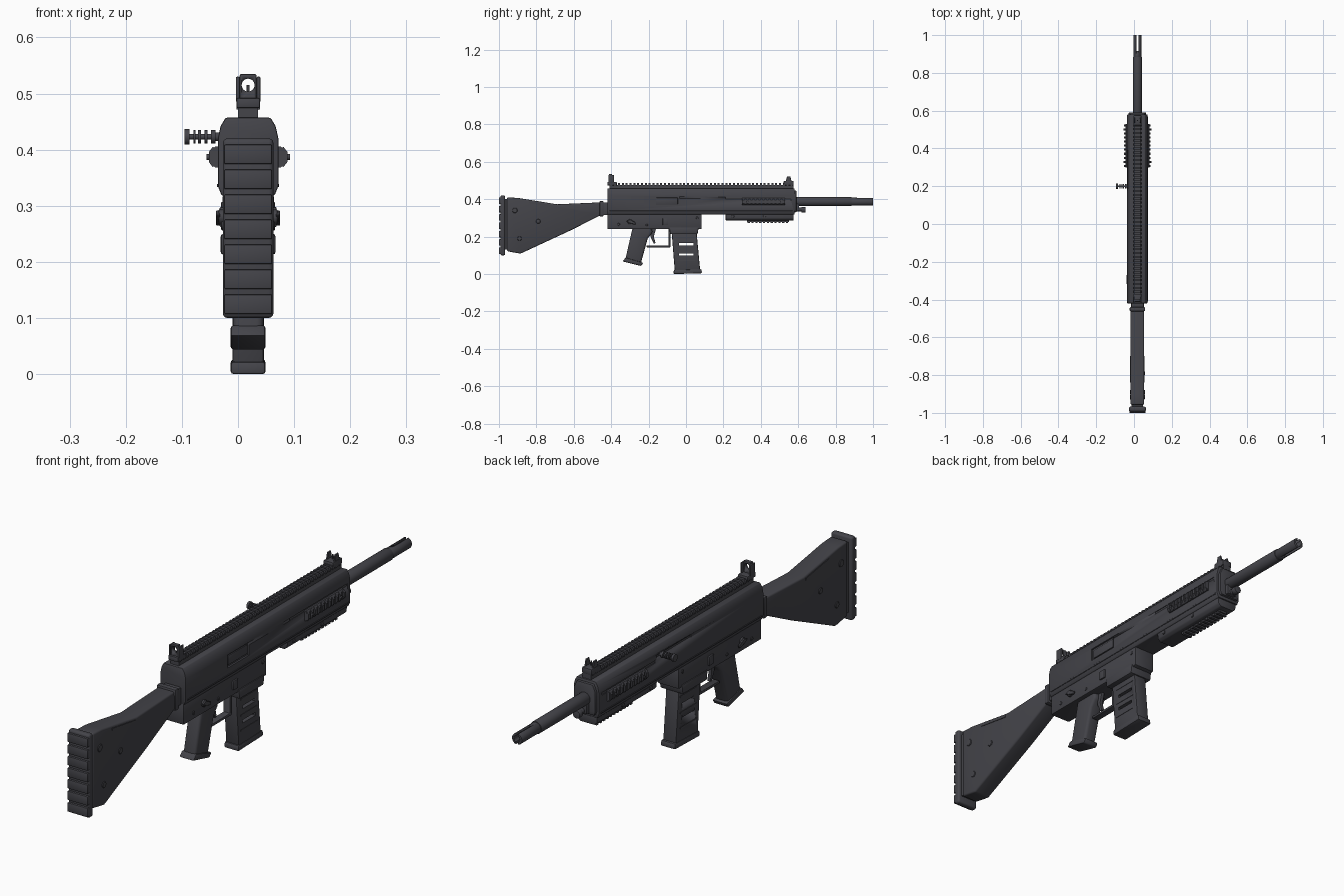
import bpy, bmesh, math

CX = 0.018  # centre plane of the body
metal = bpy.data.materials.new("dark grey metal")
metal.diffuse_color = (0.058, 0.058, 0.068, 1)


def prism(bm, pts, axis, a, b):
    """Extrude a 2D outline along an axis from a to b."""
    put = {'x': lambda p, t: (t, p[0], p[1]),
           'y': lambda p, t: (p[0], t, p[1]),
           'z': lambda p, t: (p[0], p[1], t)}[axis]
    lo = [bm.verts.new(put(p, a)) for p in pts]
    hi = [bm.verts.new(put(p, b)) for p in pts]
    n = len(pts)
    bm.faces.new(lo)
    bm.faces.new(hi[::-1])
    for i in range(n):
        bm.faces.new((lo[i], hi[i], hi[(i + 1) % n], lo[(i + 1) % n]))


def make(name, shapes, bevel=0.0, seg=2):
    """Build one object from a list of (outline, axis, start, end)."""
    bm = bmesh.new()
    for s in shapes:
        prism(bm, *s)
    bmesh.ops.recalc_face_normals(bm, faces=bm.faces)
    if bevel:
        edges = [e for e in bm.edges if e.calc_face_angle(0) > math.radians(32)]
        bmesh.ops.bevel(bm, geom=edges, offset=bevel, segments=seg, profile=0.5,
                        affect='EDGES', clamp_overlap=True)
    me = bpy.data.meshes.new(name)
    bm.to_mesh(me)
    bm.free()
    ob = bpy.data.objects.new(name, me)
    bpy.context.collection.objects.link(ob)
    me.materials.append(metal)
    bpy.ops.object.select_all(action='DESELECT')
    ob.select_set(True)
    bpy.context.view_layer.objects.active = ob
    bpy.ops.object.shade_smooth_by_angle(angle=math.radians(35))
    return ob


def box(x0, x1, y0, y1, z0, z1):
    return ([(x0, z0), (x1, z0), (x1, z1), (x0, z1)], 'y', y0, y1)


def mid(hw, y0, y1, z0, z1):
    return box(CX - hw, CX + hw, y0, y1, z0, z1)


def disc(c, r, axis, a, b, n=24):
    return ([(c[0] + r * math.cos(2 * math.pi * i / n),
              c[1] + r * math.sin(2 * math.pi * i / n)) for i in range(n)], axis, a, b)


def side(pts, hw):
    return (pts, 'x', CX - hw, CX + hw)


def section(half, y0, y1):
    """Mirror a half outline (offset, z) about the centre plane."""
    pts = [(CX + x, z) for x, z in half] + [(CX - x, z) for x, z in reversed(half)]
    return (pts, 'y', y0, y1)


def cut(ob, shapes):
    cutter = make("cutter", shapes)
    m = ob.modifiers.new("cut", 'BOOLEAN')
    m.operation, m.solver, m.object = 'DIFFERENCE', 'EXACT', cutter
    bpy.context.view_layer.objects.active = ob
    bpy.ops.object.modifier_apply(modifier=m.name)
    bpy.data.objects.remove(cutter)


# Butt pad with horizontal ribs
make("butt_pad", [mid(0.045, -0.992, -0.967, 0.1, 0.42)], 0.008, 3)
make("butt_ribs", [mid(0.043, -1.0, -0.98, 0.107 + i * 0.0445, 0.142 + i * 0.0445)
                   for i in range(7)], 0.003)
make("pad_spacer", [mid(0.03, -0.972, -0.945, 0.13, 0.4)])

# Stock, its screws and cheek strips
make("stock", [side([(-0.957, 0.41), (-0.90, 0.407), (-0.69, 0.373), (-0.46, 0.383),
                     (-0.455, 0.315), (-0.62, 0.232), (-0.885, 0.109), (-0.957, 0.122)],
                    0.036)], 0.007, 3)
make("stock_screws", [disc(c, r, 'x', CX - 0.039, CX + 0.039) for c, r in
                      [((-0.915, 0.34), 0.014), ((-0.79, 0.282), 0.012),
                       ((-0.89, 0.19), 0.012)]], 0.002, 1)
make("stock_strips", [side([(-0.84, 0.379), (-0.7, 0.357), (-0.7, 0.365), (-0.84, 0.387)], 0.038)])
make("stock_collar", [mid(0.041, -0.462, -0.44, 0.308, 0.39),
                      mid(0.034, -0.445, -0.41, 0.315, 0.383)], 0.005)

# Upper receiver with ejection port and side recesses
upper = make("upper_receiver", [section([(0.047, 0.318), (0.054, 0.335), (0.054, 0.42),
                                         (0.049, 0.442), (0.040, 0.457)], -0.42, 0.58)], 0.003)
cut(upper, [box(CX + 0.047, CX + 0.08, -0.168, -0.036, 0.365, 0.415),
            box(CX - 0.08, CX - 0.049, 0.02, 0.23, 0.418, 0.428),
            box(CX + 0.051, CX + 0.08, 0.21, 0.56, 0.402, 0.412),
            box(CX - 0.08, CX - 0.051, 0.235, 0.56, 0.402, 0.412)])
make("ejection_cover", [box(CX + 0.04, CX + 0.051, -0.16, -0.044, 0.372, 0.408)], 0.002)
make("receiver_ridge", [mid(0.0555, -0.41, 0.57, 0.333, 0.339)], 0.001, 1)
make("front_cap", [section([(0.04, 0.33), (0.046, 0.345), (0.046, 0.42), (0.034, 0.447)],
                           0.57, 0.59)], 0.004)

# Lower receiver and magazine well
make("lower_receiver", [mid(0.045, -0.42, 0.084, 0.24, 0.325)], 0.005)
make("magazine_well", [side([(-0.09, 0.25), (0.068, 0.25), (0.062, 0.213), (-0.085, 0.213)],
                            0.049)], 0.005)

# Magazine with open slots and base plate
mag = make("magazine", [side([(-0.078, 0.24), (0.055, 0.24), (0.076, 0.015), (-0.06, 0.015)],
                             0.028)], 0.005)
cut(mag, [side([(-0.038, z), (0.04, z), (0.04, z + 0.012), (-0.038, z + 0.012)], 0.06)
          for z in (0.098, 0.153)])
make("magazine_ribs", [side([(-0.05, z), (0.05, z), (0.05, z + 0.006), (-0.05, z + 0.006)], 0.0295)
                       for z in (0.07, 0.128, 0.19)])
make("magazine_base", [side([(-0.067, 0.0), (0.085, 0.004), (0.083, 0.026), (-0.065, 0.022)],
                            0.031)], 0.005)

# Pistol grip
make("grip", [side([(-0.285, 0.25), (-0.185, 0.25), (-0.178, 0.222), (-0.205, 0.19),
                    (-0.242, 0.055), (-0.325, 0.075)], 0.027)], 0.011, 3)
make("grip_base", [side([(-0.322, 0.088), (-0.34, 0.068), (-0.24, 0.043), (-0.228, 0.06)],
                        0.031)], 0.005)

# Trigger and guard
make("trigger_guard", [side([(-0.21, 0.153), (-0.21, 0.143), (-0.084, 0.143), (-0.084, 0.245),
                             (-0.094, 0.245), (-0.094, 0.153)], 0.014)], 0.002)
make("trigger", [side([(-0.185, 0.245), (-0.16, 0.245), (-0.172, 0.2), (-0.163, 0.165),
                       (-0.172, 0.162), (-0.19, 0.2)], 0.007)], 0.002)

# Controls and pins on both sides of the lower receiver
make("pins", [disc(c, r, 'x', CX - 0.048, CX + 0.048) for c, r in
              [((-0.37, 0.335), 0.006), ((-0.36, 0.265), 0.007), ((-0.21, 0.262), 0.006),
               ((0.06, 0.3), 0.007)]], 0.0015, 1)
for tag, s in (("right", 1), ("left", -1)):
    lever = [(-0.32, 0.283), (-0.30, 0.292), (-0.268, 0.275), (-0.272, 0.264), (-0.30, 0.272)]
    make("selector_" + tag, [disc((-0.3, 0.28), 0.013, 'x', CX + s * 0.043, CX + s * 0.053),
                             (lever, 'x', CX + s * 0.05, CX + s * 0.057)], 0.0015, 1)
    sq = [(-0.125, 0.262), (-0.095, 0.262), (-0.095, 0.298), (-0.125, 0.298)]
    make("release_" + tag, [(sq, 'x', CX + s * 0.04, CX + s * 0.051)], 0.003)

    # Side rails with teeth
    x = lambda d: CX + s * d
    base = [(x(0.05), 0.368), (x(0.058), 0.368), (x(0.064), 0.374), (x(0.064), 0.4),
            (x(0.058), 0.406), (x(0.05), 0.406)]
    tooth = [(x(0.058), 0.372), (x(0.063), 0.369), (x(0.070), 0.378), (x(0.070), 0.396),
             (x(0.063), 0.405), (x(0.058), 0.402)]
    make("side_rail_" + tag, [(base, 'y', 0.3, 0.53)] +
         [(tooth, 'y', 0.302 + i * 0.0215, 0.313 + i * 0.0215) for i in range(11)])
    make("rail_screws_" + tag, [disc((y, 0.387), 0.005, 'x', x(0.06), x(0.0745), 12)
                                for y in (0.328, 0.501)])

# Top rail with teeth
make("top_rail", [mid(0.018, -0.41, 0.575, 0.45, 0.476)] +
     [section([(0.015, 0.47), (0.021, 0.472), (0.021, 0.479), (0.017, 0.486)],
              -0.405 + i * 0.0205, -0.394 + i * 0.0205) for i in range(48)])

# Lower handguard and rail under it
make("lower_handguard", [section([(0.030, 0.286), (0.042, 0.296), (0.045, 0.325)],
                                 0.212, 0.575)], 0.004)
make("handguard_screws", [disc((y, 0.309), 0.008, 'x', CX - 0.046, CX + 0.046)
                          for y in (0.25, 0.42)], 0.001, 1)
make("under_rail", [mid(0.017, 0.325, 0.552, 0.278, 0.29)] +
     [mid(0.022, 0.33 + i * 0.0205, 0.341 + i * 0.0205, 0.272, 0.282) for i in range(11)])

# Barrel, slotted muzzle and gas plug
make("barrel", [disc((CX, 0.387), 0.024, 'y', 0.57, 0.885, 32)], 0.002)
muzzle = make("muzzle", [disc((CX, 0.387), 0.0215, 'y', 0.88, 1.0, 32)], 0.002)
cut(muzzle, [disc((CX, 0.387), 0.0125, 'y', 0.9, 1.05)])
cut(muzzle, [mid(0.005, 0.915, 1.05, 0.34, 0.43)])
make("gas_block", [mid(0.02, 0.575, 0.605, 0.335, 0.38)], 0.004)
make("gas_plug", [disc((CX, 0.346), 0.011, 'y', 0.58, 0.625),
                  disc((CX, 0.343), 0.015, 'y', 0.618, 0.64)], 0.002)

# Charging handle on the left
make("charging_handle", [disc((0.2, 0.423), r, 'x', a, b) for r, a, b in
                         [(0.005, -0.09, -0.03), (0.014, -0.095, -0.086), (0.012, -0.079, -0.076),
                          (0.012, -0.071, -0.066), (0.012, -0.06, -0.054), (0.012, -0.048, -0.04),
                          (0.008, -0.042, -0.025)]])

# Rear sight with round aperture
make("rear_sight_base", [mid(0.021, -0.42, -0.37, 0.474, 0.492)], 0.003)
rear = make("rear_sight", [mid(0.015, -0.412, -0.396, 0.485, 0.535)], 0.003)
cut(rear, [disc((CX, 0.515), 0.0115, 'y', -0.45, -0.35)])
make("rear_sight_ears", [box(CX + s * 0.0185 - 0.0035, CX + s * 0.0185 + 0.0035,
                             -0.415, -0.385, 0.485, 0.53) for s in (-1, 1)], 0.002)

# Front sight with post and ears
make("front_sight_base", [mid(0.021, 0.522, 0.576, 0.474, 0.497)], 0.003)
make("front_sight_post", [disc((CX, 0.548), 0.0025, 'z', 0.49, 0.515, 12)])
make("front_sight_ears", [([(0.532, 0.49), (0.566, 0.49), (0.558, 0.522), (0.54, 0.522)],
                           'x', CX + s * 0.013, CX + s * 0.019) for s in (-1, 1)], 0.0015, 1)
